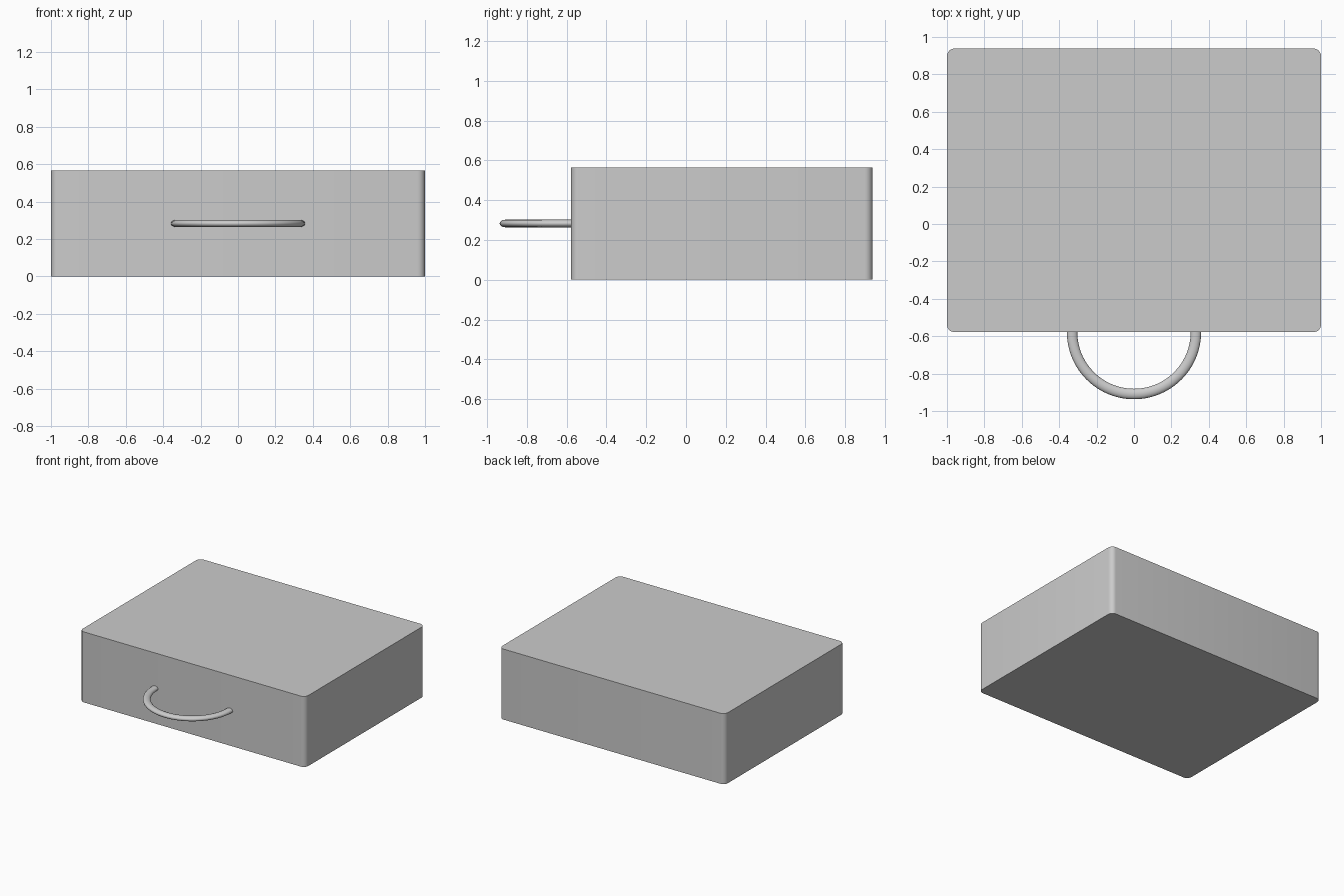
import bpy, bmesh, math
from mathutils import Matrix

if "Cube" in bpy.data.objects:
    bpy.data.objects.remove(bpy.data.objects["Cube"])

W, H = 2.0, 0.565
FRONT, BACK = -0.578, 0.938


def finish(bm, name, angle):
    bmesh.ops.recalc_face_normals(bm, faces=bm.faces)
    mesh = bpy.data.meshes.new(name)
    bm.to_mesh(mesh)
    bm.free()
    obj = bpy.data.objects.new(name, mesh)
    bpy.context.collection.objects.link(obj)
    bpy.ops.object.select_all(action='DESELECT')
    bpy.context.view_layer.objects.active = obj
    obj.select_set(True)
    bpy.ops.object.shade_smooth_by_angle(angle=math.radians(angle))
    return obj


# Case body: box with rounded upright edges, crisp top and bottom
bm = bmesh.new()
bmesh.ops.create_cube(bm, size=1, matrix=Matrix.Translation((0, (FRONT + BACK) / 2, H / 2))
                      @ Matrix.Diagonal((W, BACK - FRONT, H, 1)))
upright = [e for e in bm.edges if abs(e.verts[0].co.z - e.verts[1].co.z) > 0.1]
bmesh.ops.bevel(bm, geom=upright, offset=0.04, segments=6, profile=0.5, affect='EDGES')
finish(bm, "case_body", 40)

# Carry handle: half ring with a flattened oval section, ends set slightly into the front
bm = bmesh.new()
R, RX, RZ, SIDES, STEPS = 0.331, 0.028, 0.019, 16, 40
rings = []
for i in range(STEPS + 1):
    a = math.radians(178 + 184 * i / STEPS)
    ring = []
    for j in range(SIDES):
        t = math.tau * j / SIDES
        r = R + RX * math.cos(t)
        ring.append(bm.verts.new((r * math.cos(a), FRONT + r * math.sin(a),
                                  H / 2 + RZ * math.sin(t))))
    rings.append(ring)
for a, b in zip(rings, rings[1:]):
    for j in range(SIDES):
        k = (j + 1) % SIDES
        bm.faces.new((a[j], a[k], b[k], b[j]))
bm.faces.new(rings[0])
bm.faces.new(rings[-1])
finish(bm, "carry_handle", 50)
